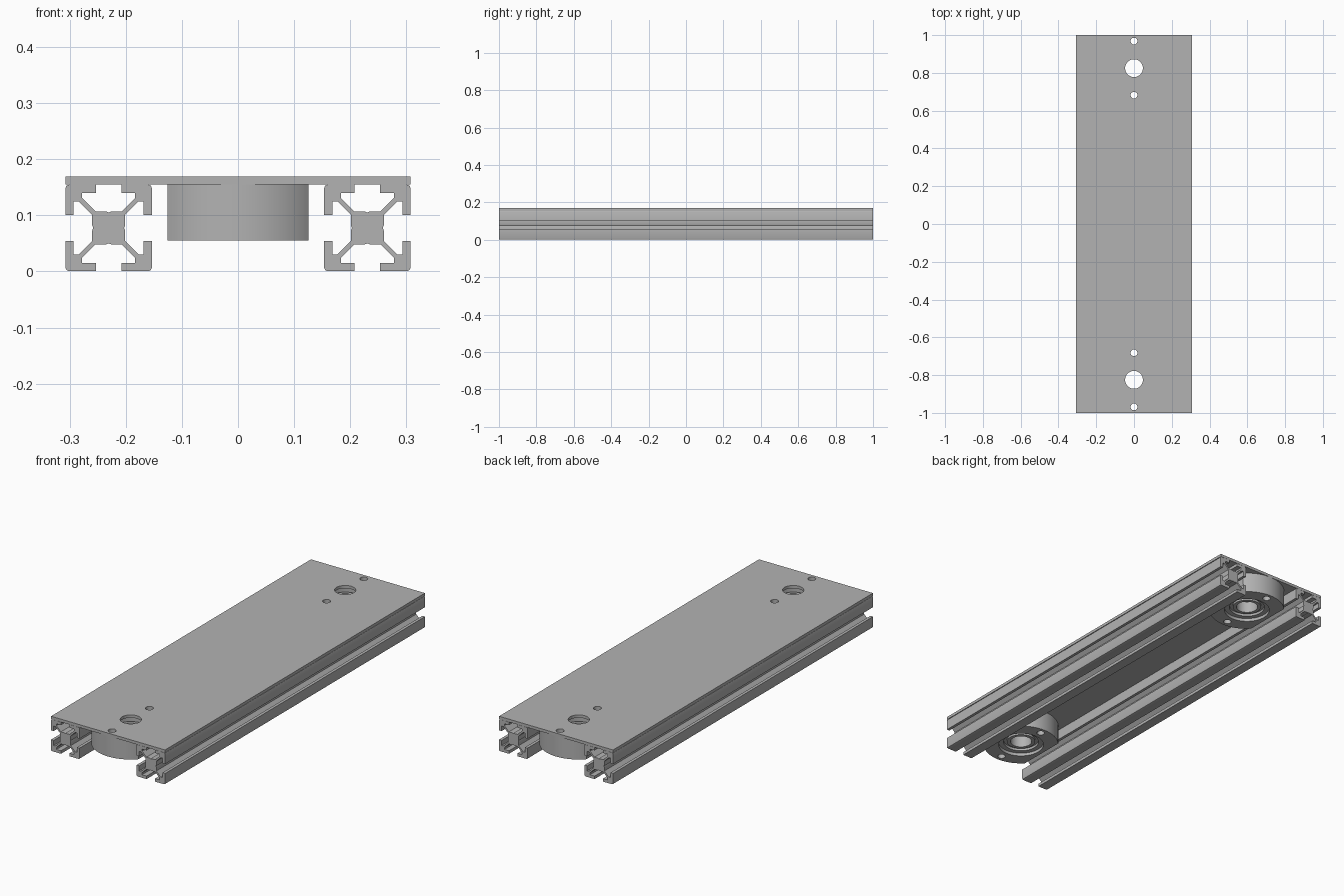
import bpy, bmesh
from math import sin, cos, pi, acos, radians

cube = bpy.data.objects.get("Cube")
if cube:
    bpy.data.objects.remove(cube, do_unlink=True)

GREY = (0.45, 0.45, 0.45, 1)
metal = bpy.data.materials.new("aluminium grey")
metal.use_nodes = True
metal.diffuse_color = GREY
metal.node_tree.nodes["Principled BSDF"].inputs["Base Color"].default_value = GREY

PLATE_LOW, PLATE_TOP = 0.155, 0.169
HUB_LOW, HUB_Y, HUB_R, FLAT_X = 0.055, 0.825, 0.175, 0.126
BOLT = 0.143


def circle(r, cx=0, cy=0, n=48):
    return [(cx + r * cos(2 * pi * i / n), cy + r * sin(2 * pi * i / n)) for i in range(n)]


def finish(name, mesh):
    """Weld the mesh, give it the metal and smooth its round walls."""
    bm = bmesh.new()
    bm.from_mesh(mesh)
    bmesh.ops.remove_doubles(bm, verts=bm.verts, dist=1e-5)
    bmesh.ops.recalc_face_normals(bm, faces=bm.faces)
    bm.to_mesh(mesh)
    bm.free()
    mesh.materials.clear()
    mesh.materials.append(metal)
    ob = bpy.data.objects.new(name, mesh)
    bpy.context.collection.objects.link(ob)
    bpy.ops.object.select_all(action='DESELECT')
    ob.select_set(True)
    bpy.context.view_layer.objects.active = ob
    bpy.ops.object.shade_smooth_by_angle(angle=radians(25))
    return ob


def extrusion(name, loops, depth):
    """Solid of the first loop with the other loops as holes, centred on z."""
    curve = bpy.data.curves.new(name, 'CURVE')
    curve.dimensions, curve.fill_mode, curve.extrude = '2D', 'BOTH', depth / 2
    for loop in loops:
        spline = curve.splines.new('POLY')
        spline.points.add(len(loop) - 1)
        for point, (x, y) in zip(spline.points, loop):
            point.co = (x, y, 0, 1)
        spline.use_cyclic_u = True
    temp = bpy.data.objects.new(name + "_outline", curve)
    bpy.context.collection.objects.link(temp)
    graph = bpy.context.evaluated_depsgraph_get()
    mesh = bpy.data.meshes.new_from_object(temp.evaluated_get(graph))
    bpy.data.objects.remove(temp, do_unlink=True)
    mesh.name = name
    return finish(name, mesh)


def lathe(name, profile, n=64):
    """Closed (radius, z) profile turned around z."""
    bm = bmesh.new()
    rings = [[bm.verts.new((r * cos(2 * pi * i / n), r * sin(2 * pi * i / n), z))
              for r, z in profile] for i in range(n)]
    m = len(profile)
    for i in range(n):
        a, b = rings[i], rings[(i + 1) % n]
        for j in range(m):
            k = (j + 1) % m
            bm.faces.new((a[j], b[j], b[k], a[k]))
    mesh = bpy.data.meshes.new(name)
    bm.to_mesh(mesh)
    bm.free()
    return finish(name, mesh)


# Top plate with a bore and two bolt holes at each end
holes = []
for s in (-1, 1):
    holes.append(circle(0.047, 0, s * HUB_Y))
    holes += [circle(0.018, 0, s * HUB_Y + d, 24) for d in (-BOLT, BOLT)]
plate = extrusion("top_plate", [[(-0.307, -1), (0.307, -1), (0.307, 1), (-0.307, 1)]] + holes,
                  PLATE_TOP - PLATE_LOW)
plate.location.z = (PLATE_TOP + PLATE_LOW) / 2

# Slotted rails: a half side of the section, mirrored and turned four times
H, WALL = 0.077, 0.0625
half = [(0, 0.0275), (0.005, 0.0295), (0.0235, 0.0295), (0.0473, 0.0533), (0.0473, WALL),
        (0.023, WALL), (0.023, H), (H - 0.006, H), (H - 0.0018, H - 0.0018)]
side = [(-x, y) for x, y in reversed(half[1:])] + half[:-1]
section = []
for turn in range(4):
    a = -turn * pi / 2
    section += [(x * cos(a) - y * sin(a), x * sin(a) + y * cos(a)) for x, y in side]
for name, s in (("right_rail", -1), ("left_rail", 1)):
    rail = extrusion(name, [section], 2)
    rail.rotation_euler.x = pi / 2
    rail.location = (s * 0.2305, 0, 0.0775)

# Bearing housings: round blocks with two flat sides, and the bearing inside
a0 = acos(FLAT_X / HUB_R)
arc = [a0 + (pi - 2 * a0) * i / 32 for i in range(33)]
block = [(HUB_R * cos(a + t), HUB_R * sin(a + t)) for t in (0, pi) for a in arc]
bearing_profile = [(0.105, 0.070), (0.082, 0.070), (0.082, 0.082), (0.066, 0.082),
                   (0.066, 0.072), (0.050, 0.072), (0.050, 0.128), (0.066, 0.128),
                   (0.066, 0.120), (0.082, 0.120), (0.082, 0.140), (0.105, 0.140)]
for name, s in (("front", -1), ("back", 1)):
    bolts = [circle(0.018, 0, d, 24) for d in (-BOLT, BOLT)]
    housing = extrusion(name + "_bearing_housing", [block, circle(0.105, n=64)] + bolts,
                        PLATE_LOW - HUB_LOW)
    housing.location = (0, s * HUB_Y, (PLATE_LOW + HUB_LOW) / 2)
    bearing = lathe(name + "_bearing", bearing_profile)
    bearing.location.y = s * HUB_Y
